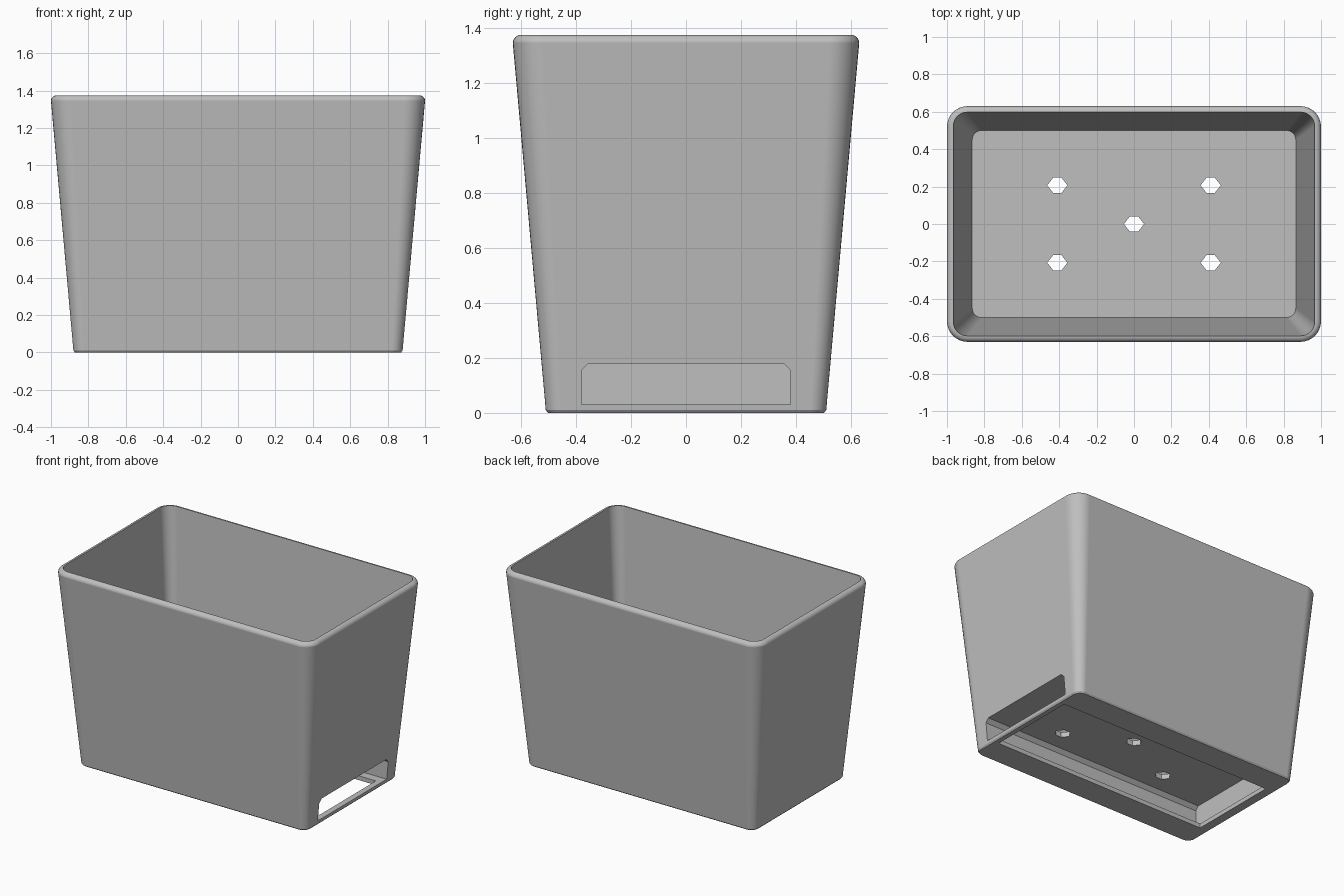
import bpy, bmesh, math

cube = bpy.data.objects.get("Cube")
if cube:
    bpy.data.objects.remove(cube, do_unlink=True)

grey = bpy.data.materials.new("plain grey")
grey.use_nodes = True
grey.diffuse_color = (0.52, 0.52, 0.52, 1)
grey.node_tree.nodes["Principled BSDF"].inputs["Base Color"].default_value = grey.diffuse_color

HEIGHT, SHOULDER = 1.375, 1.345
FLOOR_TOP, CAVITY_TOP, BASE_TOP = 0.215, 0.18, 0.03
RIM = HEIGHT - SHOULDER
CORNER_STEPS = 8


def make_object(name, bm):
    bmesh.ops.recalc_face_normals(bm, faces=bm.faces)
    mesh = bpy.data.meshes.new(name)
    bm.to_mesh(mesh)
    bm.free()
    mesh.materials.append(grey)
    obj = bpy.data.objects.new(name, mesh)
    bpy.context.collection.objects.link(obj)
    return obj


def rounded_ring(bm, hx, hy, radius, z):
    """Rounded rectangle of vertices at one height."""
    ring = []
    for quarter, (sx, sy) in enumerate([(1, 1), (-1, 1), (-1, -1), (1, -1)]):
        for i in range(CORNER_STEPS + 1):
            a = (quarter + i / CORNER_STEPS) * math.pi / 2
            ring.append(bm.verts.new((sx * (hx - radius) + radius * math.cos(a),
                                      sy * (hy - radius) + radius * math.sin(a), z)))
    return ring


def prism(name, points, to_3d, low, high):
    """Extrude a flat outline between two depths."""
    bm = bmesh.new()
    ends = [[bm.verts.new(to_3d(u, v, d)) for u, v in points] for d in (low, high)]
    for end in ends:
        bm.faces.new(end)
    for i in range(len(points)):
        j = (i + 1) % len(points)
        bm.faces.new((ends[0][i], ends[0][j], ends[1][j], ends[1][i]))
    return make_object(name, bm)


def along_x(u, v, d):
    return (d, u, v)


def along_z(u, v, d):
    return (u, v, d)


# Tapered tub: outer wall, rounded rim, inner wall
bm = bmesh.new()
rings = [rounded_ring(bm, 0.872, 0.502, 0.05, 0),
         rounded_ring(bm, 0.88, 0.51, 0.058, 0.01)]
for i in range(7):
    a = i / 6 * math.pi / 2
    inset = RIM * (1 - math.cos(a))
    rings.append(rounded_ring(bm, 1 - inset, 0.63 - inset, 0.11 - inset,
                              SHOULDER + RIM * math.sin(a)))
rings.append(rounded_ring(bm, 0.966, 0.598, 0.075, HEIGHT))
rings.append(rounded_ring(bm, 0.865, 0.5, 0.05, FLOOR_TOP))
for lower, upper in zip(rings, rings[1:]):
    for i in range(len(lower)):
        j = (i + 1) % len(lower)
        bm.faces.new((lower[i], lower[j], upper[j], upper[i]))
bm.faces.new(rings[0])
bm.faces.new(rings[-1])
tub = make_object("planter_tub", bm)

# Tray slot open on the right-hand wall, with chamfered top corners
cutters = [prism("tray_slot_cutter",
                 [(-0.38, BASE_TOP), (0.38, BASE_TOP), (0.38, 0.155), (0.355, CAVITY_TOP),
                  (-0.355, CAVITY_TOP), (-0.38, 0.155)], along_x, -0.825, 1.2)]

# Opening in the base that leaves a ledge on every side
cutters.append(prism("base_opening_cutter",
                     [(-0.81, -0.32), (0.84, -0.32), (0.84, 0.32), (-0.81, 0.32)],
                     along_z, -0.1, 0.1))

# Six-sided drain holes
for x, y in [(0, 0)] + [(sx * 0.41, sy * 0.207) for sx in (1, -1) for sy in (1, -1)]:
    outline = [(0.054, 0), (0.022, 0.041), (-0.022, 0.041),
               (-0.054, 0), (-0.022, -0.041), (0.022, -0.041)]
    cutters.append(prism("drain_hole_cutter", [(x + u, y + v) for u, v in outline],
                         along_z, 0.1, 0.3))

bpy.ops.object.select_all(action="DESELECT")
tub.select_set(True)
bpy.context.view_layer.objects.active = tub
for cutter in cutters:
    cutter.hide_render = True
    cut = tub.modifiers.new("cut", "BOOLEAN")
    cut.operation = "DIFFERENCE"
    cut.solver = "EXACT"
    cut.object = cutter
    bpy.ops.object.modifier_apply(modifier=cut.name)
    bpy.data.objects.remove(cutter, do_unlink=True)

bpy.ops.object.shade_smooth_by_angle(angle=math.radians(32))
weighted = tub.modifiers.new("even_shading", "WEIGHTED_NORMAL")
weighted.keep_sharp = True
